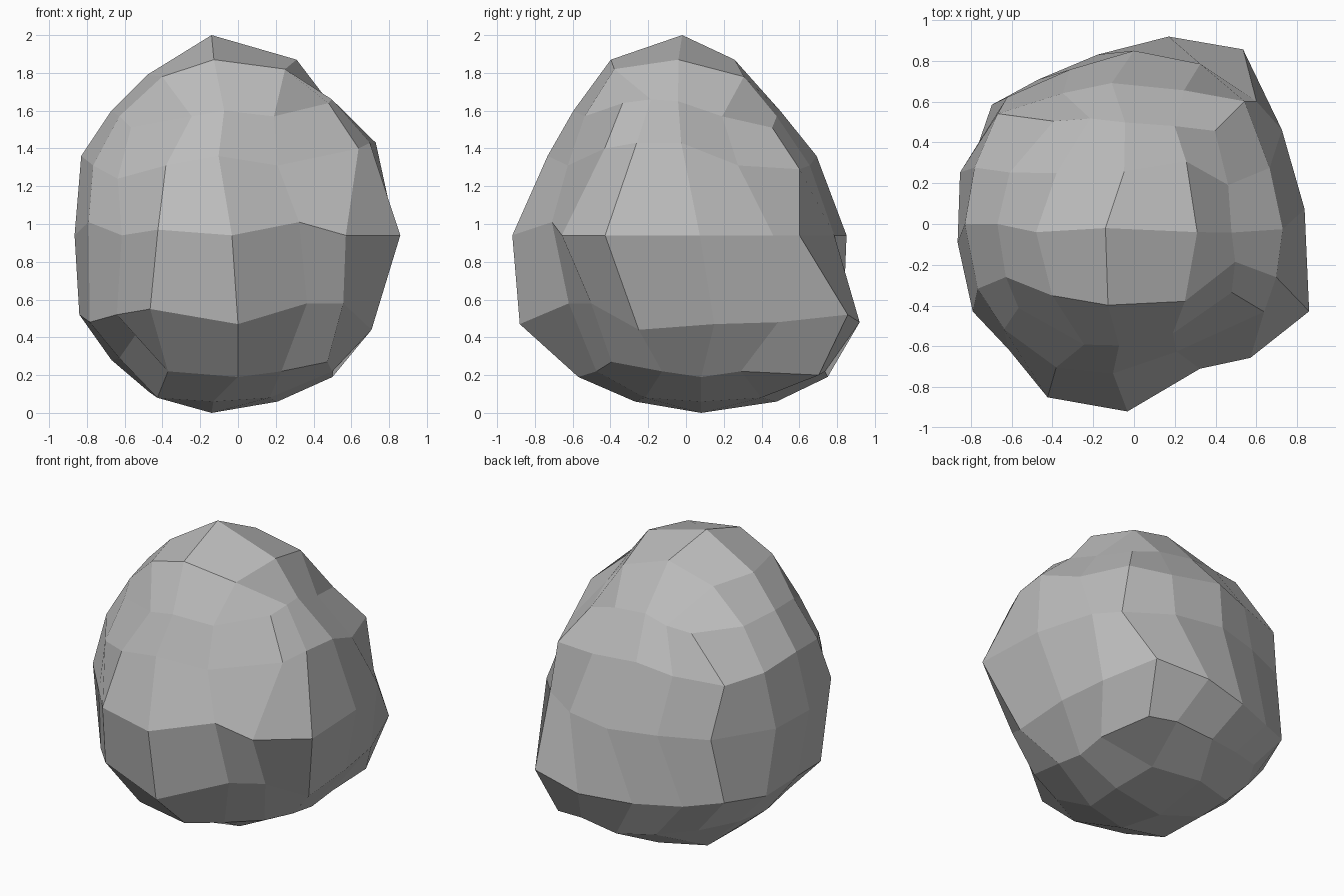
import bpy, bmesh, math

# Boulder: a cube rounded into a sphere (4 x 4 faces per side), laid out as stacked rings
# of 1, 8, 16 x 5, 8, 1 points, each with its own centre, heights and uneven radii
# (counter-clockwise from +x).
# (centre x, centre y, (height at axes, between, at corners), radii)
RINGS = [
    (-.14, -.02, (2.0, 2.0, 2.0), [0]),
    (-.09, -.04, (1.87, 1.78, 1.78), [.40, .49, .30, .41, .39, .44, .36, .48]),
    (0, 0, (1.60, 1.57, 1.51), [.48, .50, .605, .52, .50, .56, .64, .66,
                                .67, .68, .70, .64, .60, .57, .585, .53]),
    (0, 0, (1.36, 1.31, 1.29), [.73, .72, .81, .70, .70, .73, .86, .83,
                                .83, .83, .82, .80, .74, .66, .77, .745]),
    (0, 0, (.94, .94, .94), [.84, .86, .85, .85, .85, .82, .88, .89,
                             .87, .90, .87, .95, .92, .78, .87, .96]),
    (0, 0, (.47, .48, .52), [.72, .82, 1.01, .935, .85, .85, .91, .85,
                             .84, .85, .85, .89, .88, .72, .75, .75]),
    (0, .08, (.19, .22, .27), [.50, .55, .78, .71, .67, .65, .69, .68,
                               .67, .68, .77, .71, .65, .60, .67, .54]),
    (-.13, .08, (.06, .08, .08), [.34, .45, .40, .42, .34, .42, .35, .42]),
    (-.14, .08, (0, 0, 0), [0]),
]
# Sideways drift of single points in degrees, per ring: index -> angle
TWIST = {
    1: {2: -8, 6: -6},
    2: {0: -5, 2: 4, 4: 5, 6: -7, 10: -9, 12: -7, 13: -3, 14: 10, 15: 2},
    3: {0: -2, 2: 3, 3: 2, 4: 9, 5: 6, 6: 6, 7: 3, 10: -6, 11: -6, 12: -8,
        13: -4, 14: 11, 15: 2},
    4: {0: 5, 1: 10, 7: 6, 8: 6, 9: 6, 11: -4, 12: -2, 13: 2, 14: -4, 15: -4},
    5: {0: 12, 1: 14, 2: 13, 3: 12, 4: 12, 5: 11, 6: 5, 7: 3, 10: -4, 11: -9,
        13: 8, 14: 3, 15: 3},
    6: {2: 8, 11: -9},
}
# Single points raised or lowered: (ring, index) -> change in height
BUMPS = {(1, 4): -.08, (1, 7): .04, (2, 0): .05, (2, 14): .13, (2, 15): .09, (2, 6): .05,
         (3, 0): .07, (3, 14): .11, (3, 15): .12, (3, 10): -.05, (4, 13): .07,
         (4, 9): .07, (4, 11): .03, (5, 8): .05, (5, 11): .07, (5, 13): .10,
         (5, 14): .06, (5, 15): -.04, (6, 2): -.07, (6, 8): .09, (6, 10): .14,
         (6, 9): .07, (6, 7): .06, (7, 4): .05}

bm = bmesh.new()
rings = []
for k, (cx, cy, (z_axis, z_mid, z_corner), radii) in enumerate(RINGS):
    n = len(radii)
    ring = []
    for i, r in enumerate(radii):
        a = 2 * math.pi * i / n + math.radians(TWIST.get(k, {}).get(i, 0))
        eighth = (16 // n * i) % 4            # 0 on an axis, 2 on a corner
        z = (z_axis, z_mid, z_corner, z_mid)[eighth] + BUMPS.get((k, i), 0)
        ring.append(bm.verts.new((cx + r * math.cos(a), cy + r * math.sin(a), z)))
    rings.append(ring)


def cap(pole, inner, outer):
    """The 4 x 4 grid on the top or bottom, one quarter at a time."""
    for q in range(4):
        a, d, b = inner[2 * q], inner[2 * q + 1], inner[(2 * q + 2) % 8]
        p = [outer[(4 * q + j) % 16] for j in range(5)]
        bm.faces.new((pole, a, d, b))
        bm.faces.new((a, p[0], p[1], d))
        bm.faces.new((d, p[1], p[2], p[3]))
        bm.faces.new((d, p[3], p[4], b))


cap(rings[0][0], rings[1], rings[2])
cap(rings[8][0], rings[7], rings[6])
# Sides
for up, low in zip(rings[2:6], rings[3:7]):
    for i in range(16):
        j = (i + 1) % 16
        bm.faces.new((up[i], low[i], low[j], up[j]))
bmesh.ops.recalc_face_normals(bm, faces=bm.faces)

mesh = bpy.data.meshes.new("boulder")
bm.to_mesh(mesh)
bm.free()
boulder = bpy.data.objects.new("boulder", mesh)
bpy.context.collection.objects.link(boulder)

# Plain stone grey
stone = bpy.data.materials.new("stone_grey")
stone.diffuse_color = (.5, .5, .5, 1)
mesh.materials.append(stone)
